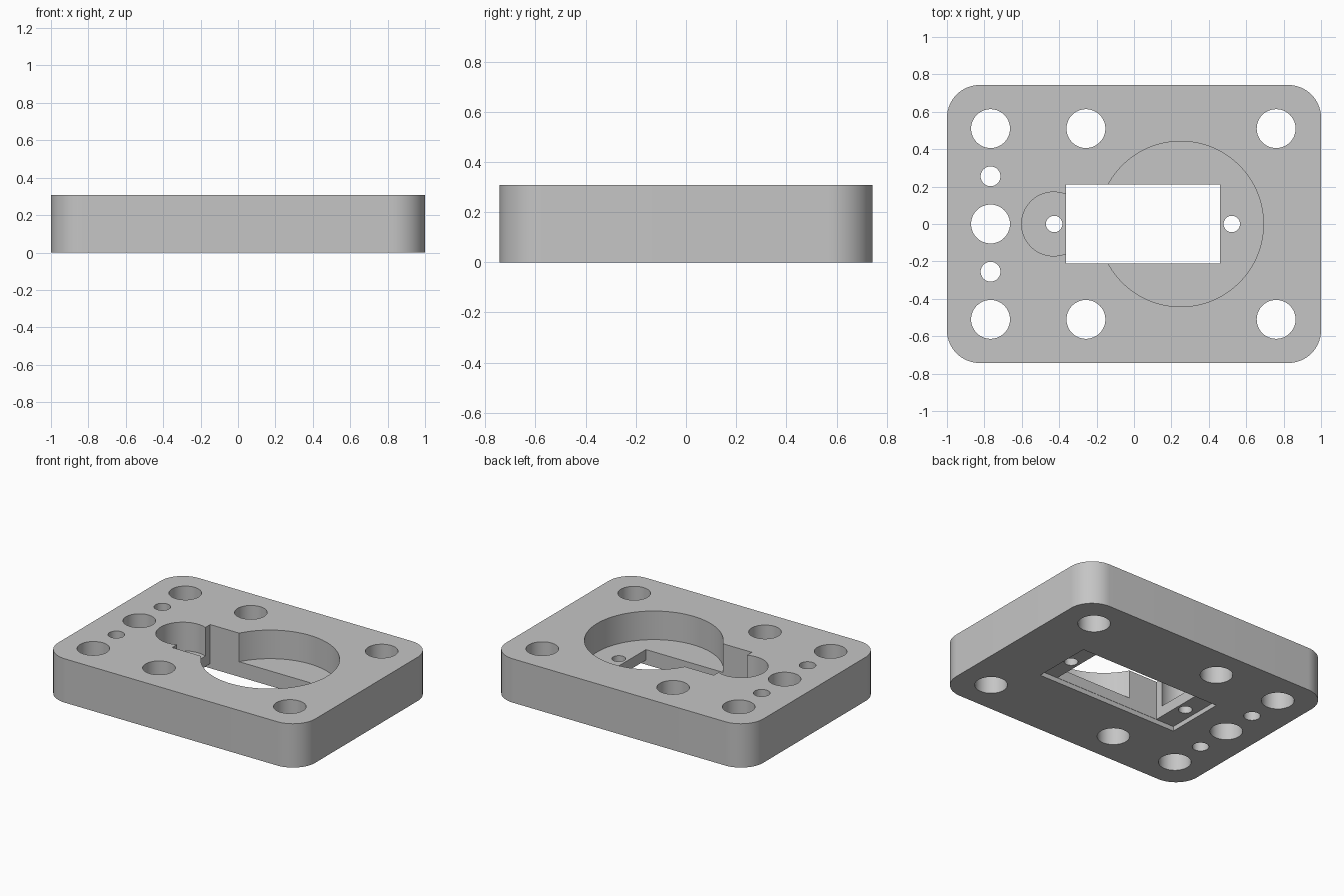
import bpy, bmesh, math
from mathutils import Matrix

old = bpy.data.objects.get("Cube")
if old:
    bpy.data.objects.remove(old, do_unlink=True)

WIDTH, DEPTH, HEIGHT, CORNER = 2.0, 1.486, 0.308, 0.175
FLOOR = 0.107      # height of the round pocket floors
RECESS = 0.033     # depth of the underside recess
OVER = 0.1         # cutter overshoot

grey = bpy.data.materials.new("plate_grey")
grey.use_nodes = True
grey.diffuse_color = (0.56, 0.56, 0.56, 1)
grey.node_tree.nodes["Principled BSDF"].inputs["Base Color"].default_value = (0.56, 0.56, 0.56, 1)


def add_object(name, bm):
    mesh = bpy.data.meshes.new(name)
    bm.to_mesh(mesh)
    bm.free()
    mesh.materials.append(grey)
    obj = bpy.data.objects.new(name, mesh)
    bpy.context.collection.objects.link(obj)
    return obj


def box(name, x0, x1, half_y, z0, z1, corner=0):
    bm = bmesh.new()
    place = Matrix.Translation(((x0 + x1) / 2, 0, (z0 + z1) / 2))
    size = Matrix.Diagonal((x1 - x0, 2 * half_y, z1 - z0, 1))
    bmesh.ops.create_cube(bm, size=1, matrix=place @ size)
    if corner:
        upright = [e for e in bm.edges
                   if abs(e.verts[0].co.z - e.verts[1].co.z) > 0.01]
        bmesh.ops.bevel(bm, geom=upright, offset=corner, segments=16,
                        profile=0.5, affect='EDGES')
    return add_object(name, bm)


def cylinder(name, x, y, radius, z0=-OVER, sides=48):
    z1 = HEIGHT + OVER
    bm = bmesh.new()
    bmesh.ops.create_cone(bm, cap_ends=True, segments=sides, radius1=radius,
                          radius2=radius, depth=z1 - z0,
                          matrix=Matrix.Translation((x, y, (z0 + z1) / 2)))
    return add_object(name, bm)


# Plate with rounded upright corners
plate = box("mounting_plate", -WIDTH / 2, WIDTH / 2, DEPTH / 2, 0, HEIGHT, CORNER)

# Round pockets, through window and shallow underside recess
cutters = [
    cylinder("large_pocket", 0.25, 0, 0.442, FLOOR, 128),
    cylinder("small_pocket", -0.43, 0, 0.171, FLOOR, 64),
    box("window", -0.364, 0.459, 0.211, -OVER, HEIGHT + OVER),
    box("underside_recess", -0.505, 0.60, 0.213, -OVER, RECESS),
]

# Large bolt holes in mirrored rows, plus one at the end
for x in (-0.767, -0.257, 0.76):
    for side in (-1, 1):
        cutters.append(cylinder("bolt_hole", x, side * 0.51, 0.104))
cutters.append(cylinder("end_bolt_hole", -0.767, 0, 0.104))

# Dowel holes and the screw holes either side of the window
for side in (-1, 1):
    cutters.append(cylinder("dowel_hole", -0.767, side * 0.255, 0.053))
for x in (-0.427, 0.523):
    cutters.append(cylinder("screw_hole", x, 0, 0.044))

# Cut everything out of the plate
bpy.ops.object.select_all(action='DESELECT')
plate.select_set(True)
bpy.context.view_layer.objects.active = plate
for cutter in cutters:
    cutter.hide_render = True
    mod = plate.modifiers.new(cutter.name, 'BOOLEAN')
    mod.operation = 'DIFFERENCE'
    mod.solver = 'EXACT'
    mod.object = cutter
    bpy.ops.object.modifier_apply(modifier=mod.name)
    bpy.data.objects.remove(cutter, do_unlink=True)

bpy.ops.object.shade_smooth_by_angle(angle=math.radians(30))
